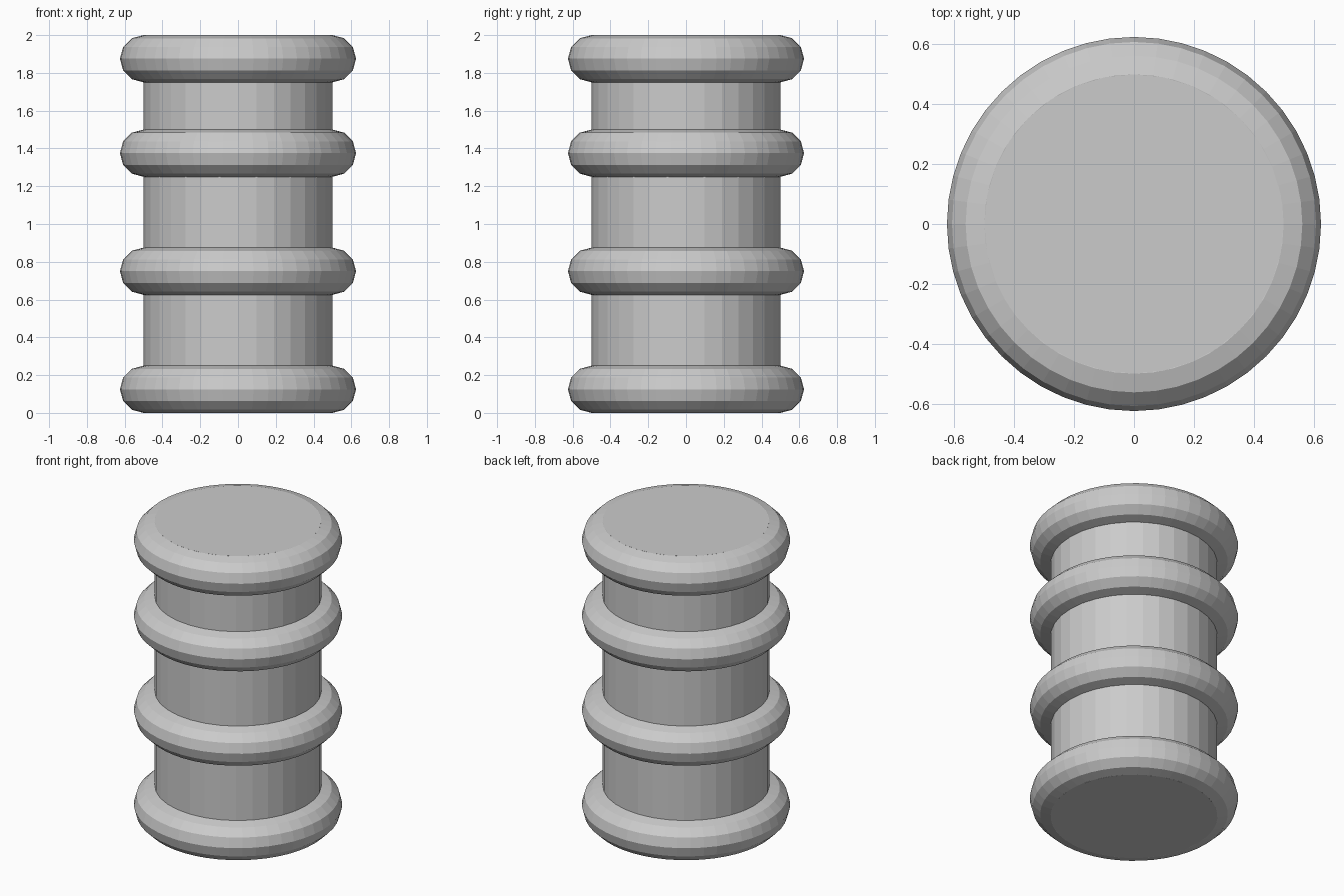
import bpy

if "Cube" in bpy.data.objects:
    bpy.data.objects.remove(bpy.data.objects["Cube"])

# Main drum body
bpy.ops.mesh.primitive_cylinder_add(vertices=32, radius=0.5, depth=2, location=(0, 0, 1))
bpy.context.object.name = "body"

# Rounded hoops around the body
hoops = {"bottom_hoop": 0.125, "lower_hoop": 0.75, "upper_hoop": 1.375, "top_hoop": 1.875}
for name, z in hoops.items():
    bpy.ops.mesh.primitive_torus_add(major_segments=48, minor_segments=12,
                                     major_radius=0.5, minor_radius=0.125,
                                     location=(0, 0, z))
    bpy.context.object.name = name
    bpy.ops.object.shade_flat()
